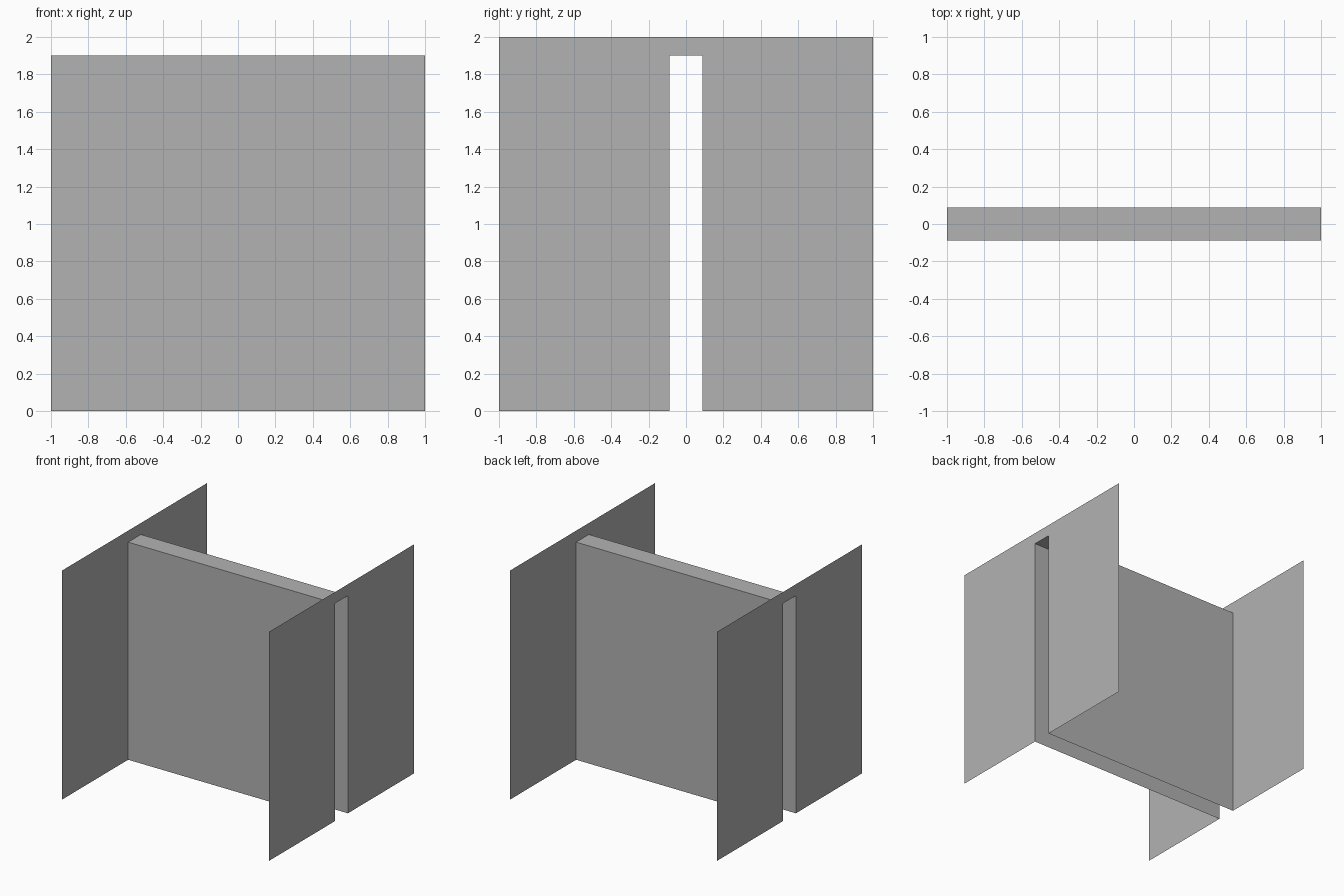
import bpy

cube = bpy.data.objects.get("Cube")
if cube:
    bpy.data.objects.remove(cube, do_unlink=True)

HALF = 1.0       # half length of the wall and half width of the end panels
GAP = 0.088      # half thickness of the hollow wall
WALL_TOP = 1.9
PANEL_TOP = 2.0

# Single grey material
grey = bpy.data.materials.new("plain grey")
grey.use_nodes = True
colour = (0.448, 0.448, 0.448, 1.0)
grey.diffuse_color = colour
grey.node_tree.nodes["Principled BSDF"].inputs["Base Color"].default_value = colour


def make_object(name, verts, faces):
    mesh = bpy.data.meshes.new(name)
    mesh.from_pydata(verts, [], faces)
    mesh.materials.append(grey)
    mesh.update()
    obj = bpy.data.objects.new(name, mesh)
    bpy.context.collection.objects.link(obj)
    return obj


# Hollow wall: an upside-down U profile run along x, open below and at both ends
profile = [(-GAP, 0), (-GAP, WALL_TOP), (GAP, WALL_TOP), (GAP, 0)]
n = len(profile)
verts = [(x, y, z) for x in (-HALF, HALF) for y, z in profile]
faces = [(i, i + n, i + n + 1, i + 1) for i in range(n - 1)]
make_object("hollow_wall", verts, faces)

# End panels: thin sheets with a slot matching the wall opening
outline = [(-HALF, 0), (-GAP, 0), (-GAP, WALL_TOP), (GAP, WALL_TOP),
           (GAP, 0), (HALF, 0), (HALF, PANEL_TOP), (-HALF, PANEL_TOP)]
for name, side in (("left_end_panel", 1), ("right_end_panel", -1)):
    ring = outline[::side]  # reversed on the right so the face points outward
    make_object(name, [(side * HALF, y, z) for y, z in ring],
                [tuple(range(len(ring)))])
